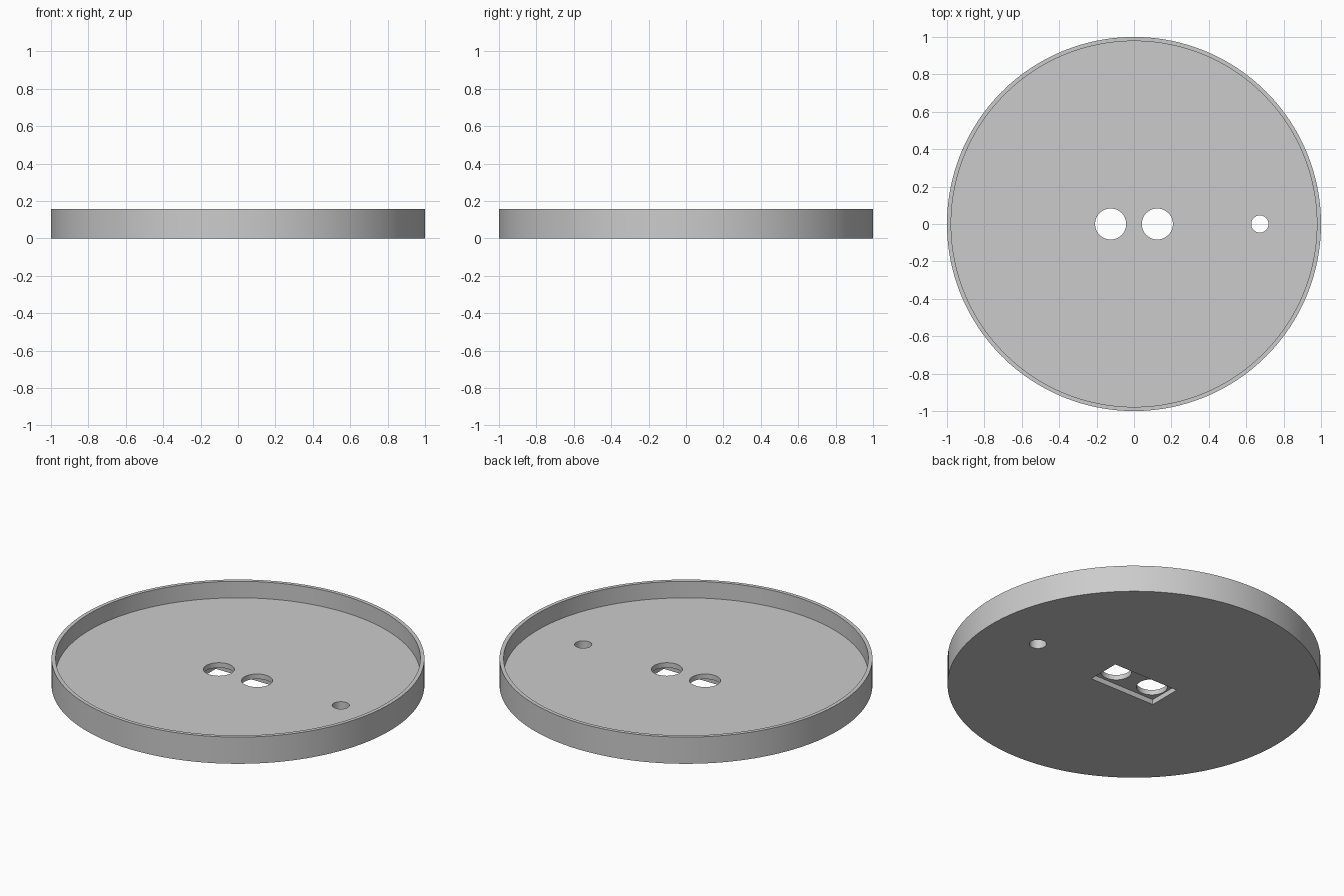
import bpy

HEIGHT = 0.158
FLOOR = 0.06
RECESS = 0.03

cube = bpy.data.objects.get("Cube")
if cube:
    bpy.data.objects.remove(cube, do_unlink=True)

grey = bpy.data.materials.new("plain_grey")
grey.use_nodes = True
colour = (0.6, 0.6, 0.6, 1)
grey.diffuse_color = colour
grey.node_tree.nodes["Principled BSDF"].inputs["Base Color"].default_value = colour


def cylinder(name, radius, bottom, top, x=0, sides=64):
    bpy.ops.mesh.primitive_cylinder_add(
        vertices=sides, radius=radius, depth=top - bottom,
        location=(x, 0, (top + bottom) / 2))
    obj = bpy.context.object
    obj.name = name
    obj.data.materials.append(grey)
    return obj


def cut(target, cutter):
    """Subtract the cutter from the target, then discard it."""
    cutter.hide_render = True
    bpy.context.view_layer.objects.active = target
    mod = target.modifiers.new(cutter.name, 'BOOLEAN')
    mod.operation = 'DIFFERENCE'
    mod.solver = 'EXACT'
    mod.object = cutter
    bpy.ops.object.modifier_apply(modifier=mod.name)
    bpy.data.objects.remove(cutter, do_unlink=True)


# Round tray with a thin raised rim
tray = cylinder("round_tray", 1, 0, HEIGHT, sides=128)
cut(tray, cylinder("tray_hollow", 0.978, FLOOR, HEIGHT + 0.1, sides=128))

# Rectangular recess on the underside
bpy.ops.mesh.primitive_cube_add(size=1, location=(0, 0, 0))
recess = bpy.context.object
recess.name = "underside_recess"
recess.scale = (0.43, 0.2, RECESS * 2)
bpy.ops.object.transform_apply(location=False, rotation=False, scale=True)
recess.data.materials.append(grey)
cut(tray, recess)

# Twin holes through the recess and a small cable hole
for name, x, radius in (("left_hole", 0.125, 0.083),
                        ("right_hole", -0.125, 0.083),
                        ("cable_hole", 0.673, 0.046)):
    cut(tray, cylinder(name, radius, -0.1, HEIGHT + 0.1, x))

# Smooth walls with crisp edges
bpy.ops.object.select_all(action='DESELECT')
tray.select_set(True)
bpy.context.view_layer.objects.active = tray
bpy.ops.object.shade_smooth_by_angle(angle=0.52)
